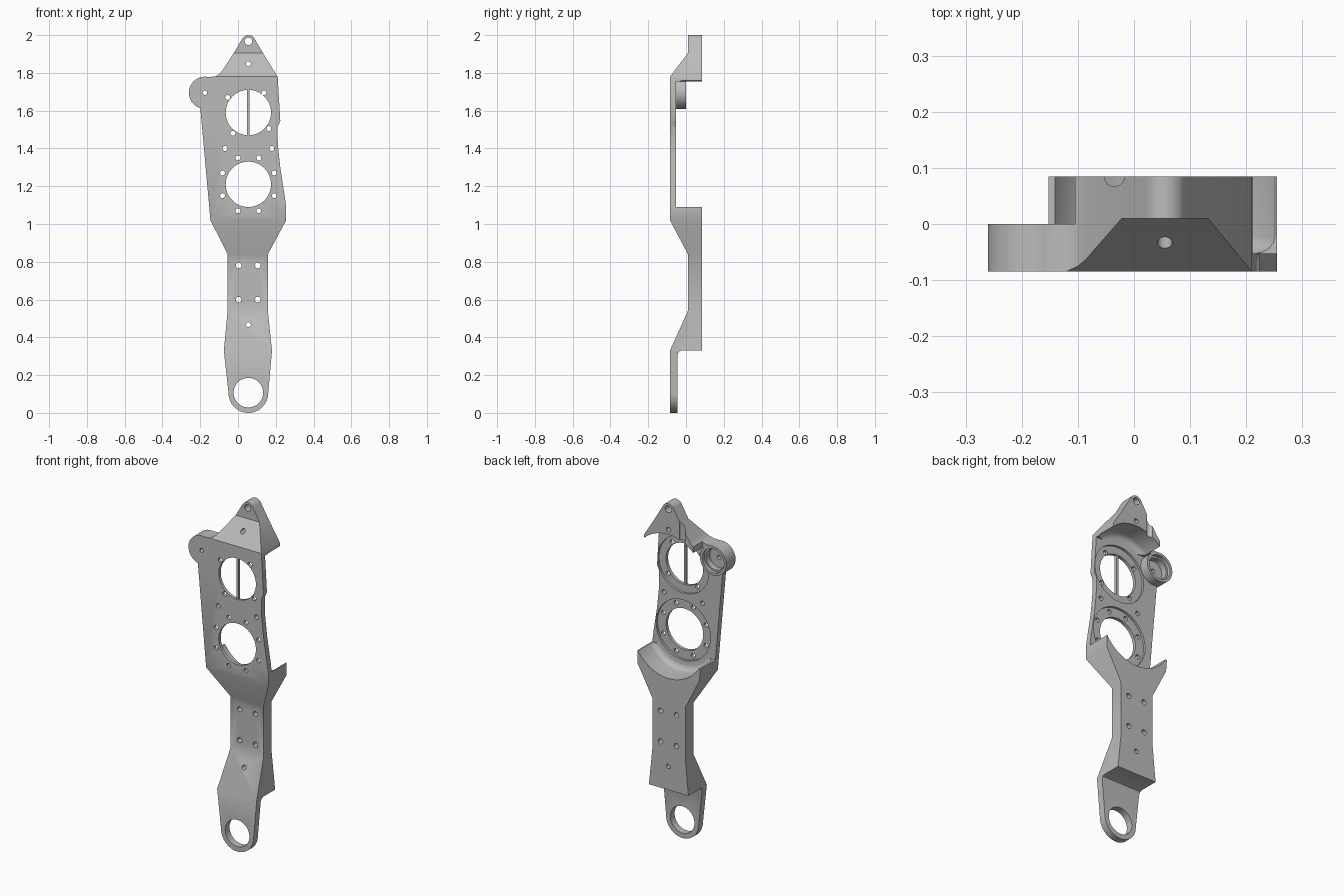
import bpy, bmesh
from math import sin, cos, pi, radians

cube = bpy.data.objects.get("Cube")
if cube:
    bpy.data.objects.remove(cube, do_unlink=True)

grey = bpy.data.materials.new("satin grey")
grey.use_nodes = True
COLOUR = (0.5, 0.5, 0.5, 1)
grey.diffuse_color = COLOUR
grey.node_tree.nodes["Principled BSDF"].inputs["Base Color"].default_value = COLOUR

CX = 0.055                      # centre line of the plate
LOWER, UPPER = 1.21, 1.59       # heights of the two large openings
BOSS = (-0.175, 1.695)
FLOOR = -0.053                  # back face of the thin web


def finish(bm, name):
    bmesh.ops.recalc_face_normals(bm, faces=bm.faces[:])
    mesh = bpy.data.meshes.new(name)
    bm.to_mesh(mesh)
    bm.free()
    mesh.materials.append(grey)
    ob = bpy.data.objects.new(name, mesh)
    bpy.context.collection.objects.link(ob)
    return ob


def skin(name, rings):
    """Closed solid through a stack of equal point rings."""
    bm = bmesh.new()
    loops = [[bm.verts.new(p) for p in ring] for ring in rings]
    for a, b in zip(loops, loops[1:]):
        for i in range(len(a)):
            j = (i + 1) % len(a)
            bm.faces.new((a[i], a[j], b[j], b[i]))
    bm.faces.new(loops[0])
    bm.faces.new(loops[-1])
    return finish(bm, name)


def front_prism(name, pts, y0, y1):
    return skin(name, [[(x, y, z) for x, z in pts] for y in (y0, y1)])


def side_prism(name, pts, x0, x1):
    return skin(name, [[(x, y, z) for y, z in pts] for x in (x0, x1)])


def box(name, x0, x1, y0, y1, z0, z1):
    return front_prism(name, [(x0, z0), (x1, z0), (x1, z1), (x0, z1)], y0, y1)


def arc(cx, cz, r, a0, a1, n=24):
    angles = [radians(a0 + (a1 - a0) * i / n) for i in range(n + 1)]
    return [(cx + r * cos(a), cz + r * sin(a)) for a in angles]


def lathe(name, cx, cz, profile, n=64):
    """Turn (radius, y) steps around an axis running front to back."""
    turn = [2 * pi * i / n for i in range(n)]
    return skin(name, [[(cx + r * cos(a), y, cz + r * sin(a)) for a in turn]
                       for r, y in profile])


def combine(target, tool, operation):
    mod = target.modifiers.new("combine", 'BOOLEAN')
    mod.operation, mod.solver, mod.object = operation, 'EXACT', tool
    graph = bpy.context.evaluated_depsgraph_get()
    mesh = bpy.data.meshes.new_from_object(target.evaluated_get(graph))
    target.modifiers.clear()
    target.data = mesh
    bpy.data.objects.remove(tool, do_unlink=True)


# Plate outline seen from the front
outline = (arc(CX, 0.105, 0.105, 180, 360)
           + [(0.18, 0.33), (0.158, 0.54), (0.158, 0.84), (0.255, 1.02),
              (0.255, 1.09), (0.247, 1.15), (0.225, 1.29), (0.213, 1.4),
              (0.21, 1.45), (0.21, 1.515), (0.224, 1.545), (0.21, 1.78),
              (0.132, 1.905)]
           + arc(CX, 1.962, 0.038, 30, 150)
           + [(-0.022, 1.905), (-0.085, 1.81), (-0.1, 1.793), (-0.12, 1.781),
              (-0.16, 1.778), (-0.2, 1.62), (-0.146, 1.02), (-0.055, 0.84),
              (-0.055, 0.54), (-0.075, 0.33)])
body = front_prism("mounting_plate", outline, -0.3, 0.3)

# Stepped side profile
profile = [(0.085, 2.1), (0.085, 0.33), (-0.025, 0.33), (-0.038, 0.325),
           (-0.045, 0.308), (-0.045, -0.1), (-0.085, -0.1), (-0.085, 0.33),
           (0.01, 0.54), (0.01, 0.84), (-0.085, 1.02), (-0.085, 1.78),
           (0.01, 1.905), (0.01, 2.1)]
combine(body, side_prism("side_profile", profile, -0.5, 0.5), 'INTERSECT')

# Pocket across the back, and relief beside the top block
combine(body, box("pocket", -0.4, 0.4, FLOOR, 0.2, 1.09, 1.755), 'DIFFERENCE')
combine(body, box("relief", -0.4, -0.105, 0, 0.2, 1.7, 1.85), 'DIFFERENCE')

# Large openings with a shallow seat and a filleted round pocket wall
for z, seat in ((LOWER, 0.175), (UPPER, 0.165)):
    steps = [(0.12, -0.2), (0.12, -0.066), (seat, -0.066), (seat, FLOOR),
             (0.2, FLOOR), (0.212, -0.05), (0.222, -0.042), (0.228, -0.033),
             (0.23, -0.022), (0.23, 0.2)]
    combine(body, lathe("opening", CX, z, steps), 'DIFFERENCE')

# Side boss with stepped cup
combine(body, lathe("boss", *BOSS, [(0.085, -0.085), (0.085, 0)]), 'UNION')
combine(body, lathe("cup", *BOSS, [(0.06, -0.055), (0.06, -0.02), (0.07, -0.02),
                                   (0.07, 0.1)]), 'DIFFERENCE')

# Cable groove on the back of the top block
groove = [(-0.035 + x, 0.085 + y) for x, y in arc(0, 0, 0.018, 0, 345, 23)]
combine(body, skin("groove", [[(x, y, z) for x, y in groove] for z in (1.7, 2.05)]),
        'DIFFERENCE')

# Bottom eye, top eye and bolt holes
holes = [(CX, 0.107, 0.078), (CX, 1.967, 0.02), (CX, 0.467, 0.013),
         (CX, 1.848, 0.013), (*BOSS, 0.012)]
holes += [(x, z, 0.015) for x in (0.003, 0.105) for z in (0.6, 0.78)]
for s in (-1, 1):
    holes += [(CX + s * dx, LOWER + dz, 0.013)
              for dx, dz in ((CX, 0.14), (CX, -0.14), (0.137, 0.06),
                             (0.137, -0.06), (0.124, 0.19))]
holes += [(-0.055, 1.67, 0.013), (0.137, 1.695, 0.013),
          (0.163, 1.505, 0.013), (-0.027, 1.48, 0.013)]
for x, z, r in holes:
    combine(body, lathe("hole", x, z, [(r, -0.2), (r, 0.2)], 64 if r > 0.05 else 24),
            'DIFFERENCE')

# Thin bar across the upper opening
bar = box("opening_bar", CX - 0.007, CX + 0.007, -0.082, -0.068,
          UPPER - 0.123, UPPER + 0.123)

bpy.ops.object.select_all(action='DESELECT')
body.select_set(True)
bpy.context.view_layer.objects.active = body
bpy.ops.object.shade_smooth_by_angle(angle=radians(30))
